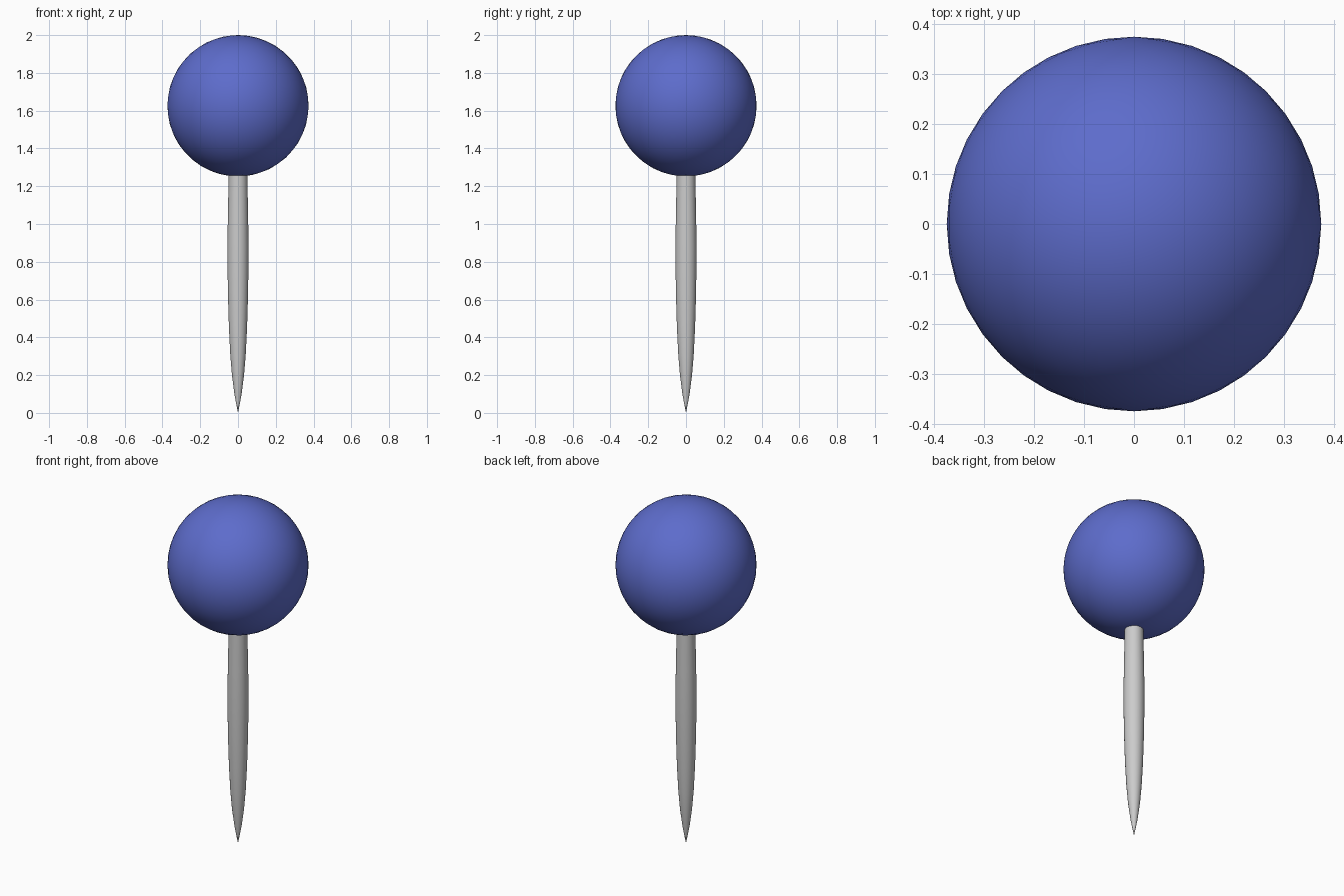
import bpy
import bmesh
import math

if "Cube" in bpy.data.objects:
    bpy.data.objects.remove(bpy.data.objects["Cube"])


def make_object(name, bm, color=None):
    mesh = bpy.data.meshes.new(name)
    bmesh.ops.recalc_face_normals(bm, faces=bm.faces)
    for face in bm.faces:
        face.smooth = True
    bm.to_mesh(mesh)
    bm.free()
    obj = bpy.data.objects.new(name, mesh)
    bpy.context.collection.objects.link(obj)
    if color:
        mat = bpy.data.materials.new(name + "_paint")
        mat.diffuse_color = color
        mat.use_nodes = True
        mat.node_tree.nodes["Principled BSDF"].inputs["Base Color"].default_value = mat.diffuse_color
        mesh.materials.append(mat)
    return obj


# Ball head: smooth icosphere
bm = bmesh.new()
bmesh.ops.create_icosphere(bm, subdivisions=4, radius=0.374)
bmesh.ops.translate(bm, verts=bm.verts, vec=(0, 0, 1.626))
make_object("ball_head", bm, (0.11, 0.15, 0.6, 1))

# Needle: tapered profile spun around z, its top end sunk into the ball
profile = [(0, 0), (0.010, 0.05), (0.019, 0.10), (0.032, 0.20),
           (0.041, 0.31), (0.048, 0.45), (0.053, 0.62), (0.055, 0.75),
           (0.0555, 0.88), (0.054, 1.02), (0.050, 1.22), (0.049, 1.29), (0, 1.29)]
bm = bmesh.new()
verts = [bm.verts.new((r, 0, z)) for r, z in profile]
edges = [bm.edges.new(pair) for pair in zip(verts, verts[1:])]
bmesh.ops.spin(bm, geom=verts + edges, cent=(0, 0, 0), axis=(0, 0, 1),
               angle=math.tau, steps=32)
bmesh.ops.remove_doubles(bm, verts=bm.verts, dist=0.0005)
needle = make_object("needle", bm)

# Keep the top rim of the needle sharp
bpy.context.view_layer.objects.active = needle
needle.select_set(True)
bpy.ops.object.shade_smooth_by_angle(angle=math.radians(40))
